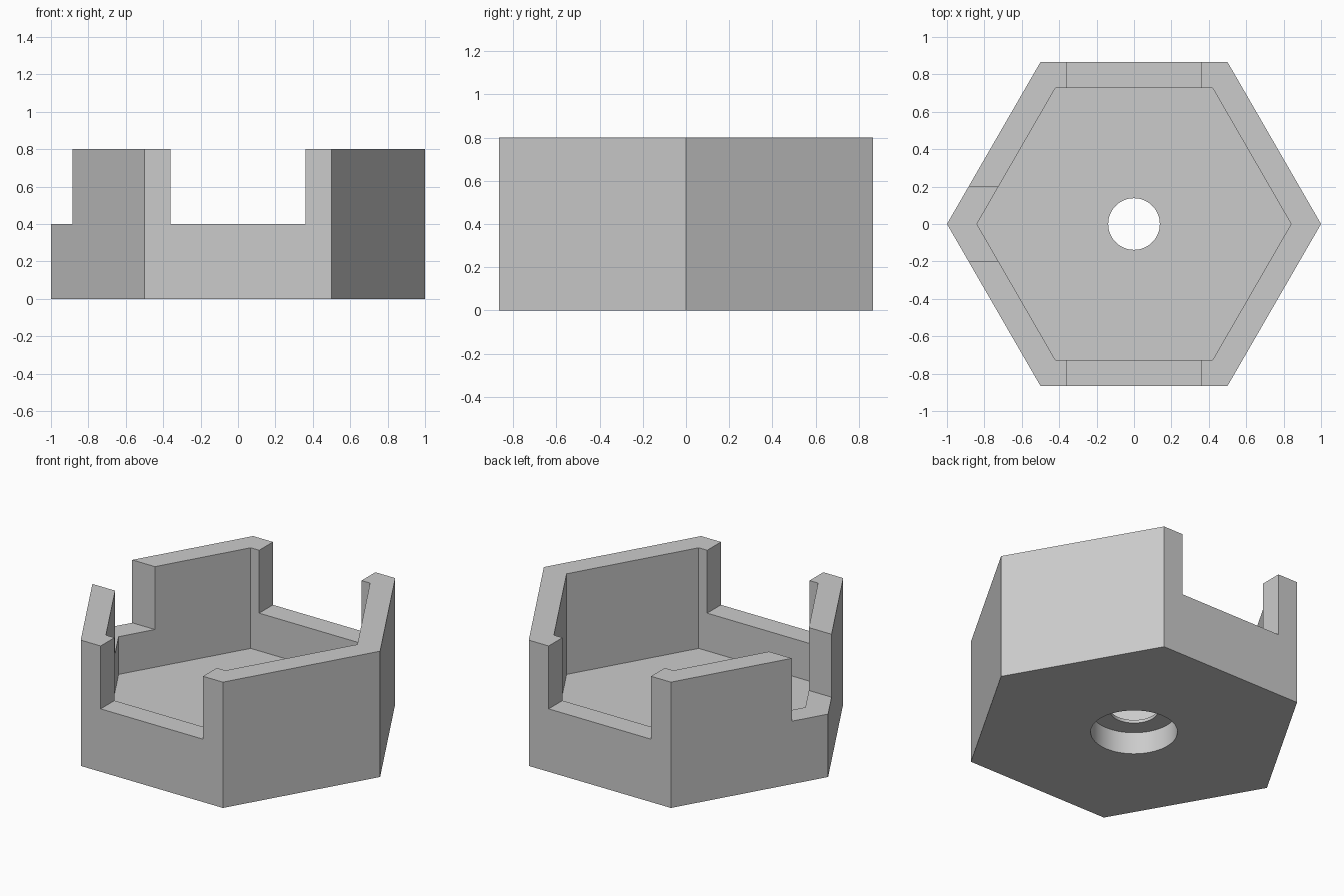
import bpy
import math

# Remove the default cube
cube = bpy.data.objects.get("Cube")
if cube:
    bpy.data.objects.remove(cube, do_unlink=True)

HEIGHT = 0.8       # full wall height
FLOOR = 0.16       # top of the tray floor
NOTCH = 0.4        # bottom of the wall notches

grey = bpy.data.materials.new("plain grey")
grey.use_nodes = True
colour = (0.6, 0.6, 0.6, 1)
grey.diffuse_color = colour
grey.node_tree.nodes["Principled BSDF"].inputs["Base Color"].default_value = colour


def prism(name, sides, radius, z0, z1):
    """Upright prism with its first corner on the x axis."""
    bpy.ops.mesh.primitive_cylinder_add(
        vertices=sides, radius=radius, depth=z1 - z0,
        location=(0, 0, (z0 + z1) / 2), rotation=(0, 0, math.pi / 2))
    obj = bpy.context.object
    obj.name = name
    bpy.ops.object.transform_apply(location=True, rotation=True, scale=True)
    obj.data.materials.append(grey)
    return obj


def block(name, x0, x1, y0, y1, z0, z1):
    """Box between the given bounds."""
    bpy.ops.mesh.primitive_cube_add(
        size=1, location=((x0 + x1) / 2, (y0 + y1) / 2, (z0 + z1) / 2))
    obj = bpy.context.object
    obj.name = name
    obj.scale = (x1 - x0, y1 - y0, z1 - z0)
    bpy.ops.object.transform_apply(location=True, rotation=True, scale=True)
    obj.data.materials.append(grey)
    return obj


def cut(target, cutter):
    """Subtract the cutter from the target and discard it."""
    cutter.hide_render = True
    mod = target.modifiers.new(cutter.name, "BOOLEAN")
    mod.operation = "DIFFERENCE"
    mod.solver = "EXACT"
    mod.object = cutter
    bpy.context.view_layer.objects.active = target
    bpy.ops.object.modifier_apply(modifier=mod.name)
    bpy.data.objects.remove(cutter, do_unlink=True)


# Hexagonal tray
tray = prism("hexagonal_tray", 6, 1, 0, HEIGHT)
cut(tray, prism("cavity_cutter", 6, 0.84, FLOOR, HEIGHT + 0.2))

# Notches through the front and back walls, and around the right corner
cut(tray, block("front_back_notch_cutter", -0.36, 0.36, -1, 1, NOTCH, HEIGHT + 0.1))
cut(tray, block("right_corner_notch_cutter", -1.1, -0.5, -0.2, 0.2, NOTCH, HEIGHT + 0.1))

# Stepped hole: wide recess below, narrow opening through the floor
cut(tray, prism("recess_cutter", 64, 0.25, -0.1, 0.14))
cut(tray, prism("opening_cutter", 64, 0.138, -0.1, FLOOR + 0.1))

# Smooth the round walls while keeping every other edge sharp
bpy.ops.object.select_all(action="DESELECT")
tray.select_set(True)
bpy.context.view_layer.objects.active = tray
bpy.ops.object.shade_smooth_by_angle(angle=math.radians(30))
